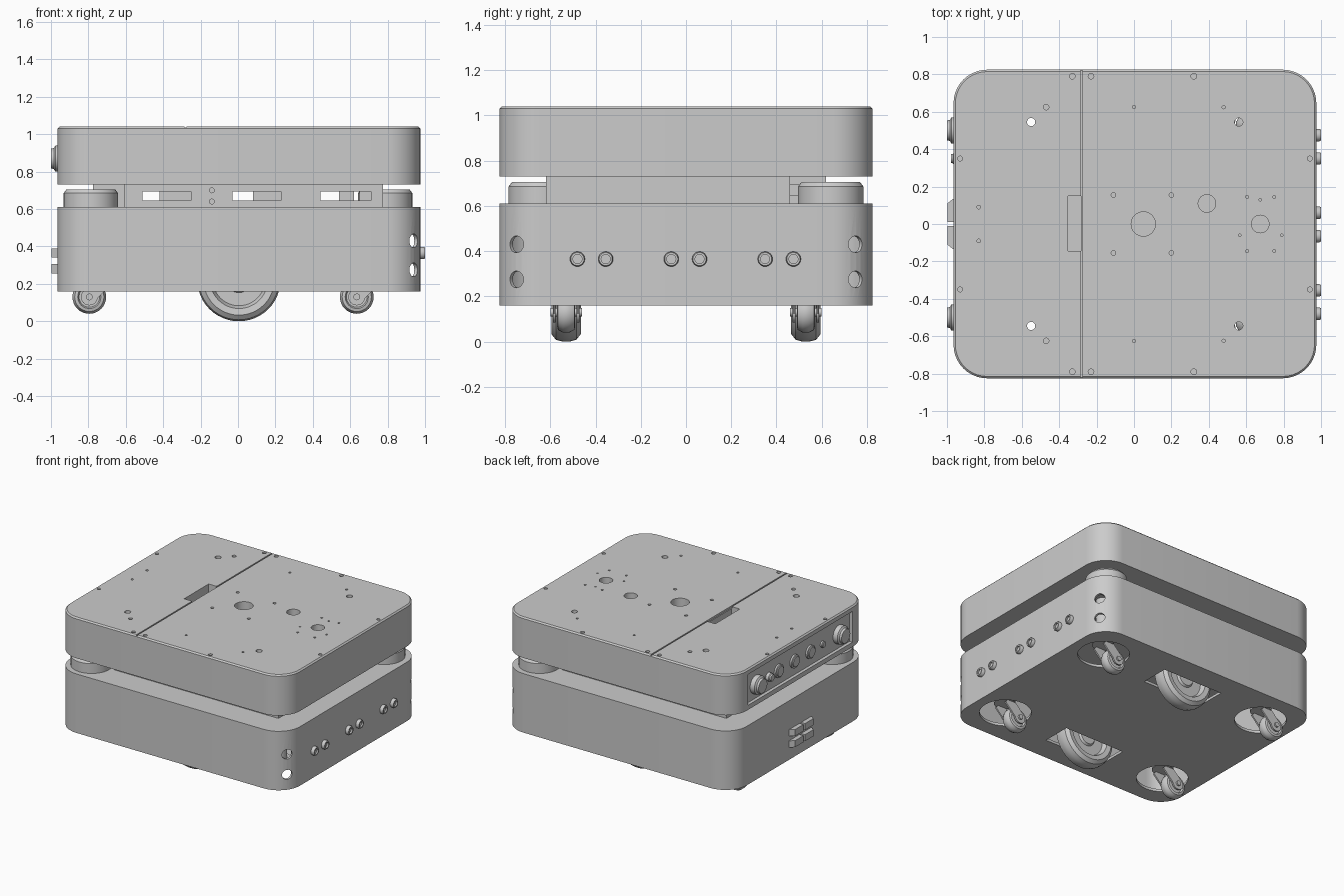
import bpy, bmesh, math
from mathutils import Matrix, Vector

cube = bpy.data.objects.get("Cube")
if cube:
    bpy.data.objects.remove(cube, do_unlink=True)

grey = bpy.data.materials.new("plain grey")
grey.use_nodes = True
COLOUR = (0.6, 0.6, 0.6, 1)
grey.diffuse_color = COLOUR
grey.node_tree.nodes["Principled BSDF"].inputs["Base Color"].default_value = COLOUR


def finish(name, bm):
    bmesh.ops.recalc_face_normals(bm, faces=bm.faces)
    mesh = bpy.data.meshes.new(name)
    bm.to_mesh(mesh)
    bm.free()
    obj = bpy.data.objects.new(name, mesh)
    bpy.context.collection.objects.link(obj)
    mesh.materials.append(grey)
    return obj


def prism(bm, points, z0, z1):
    face = bm.faces.new([bm.verts.new((x, y, z0)) for x, y in points])
    ext = bmesh.ops.extrude_face_region(bm, geom=[face])["geom"]
    bmesh.ops.translate(bm, vec=(0, 0, z1 - z0),
                        verts=[v for v in ext if isinstance(v, bmesh.types.BMVert)])


def box(bm, x0, x1, y0, y1, z0, z1):
    prism(bm, [(x0, y0), (x1, y0), (x1, y1), (x0, y1)], z0, z1)


def rod(bm, centre, axis, r, length, sides=24):
    rot = Vector(axis).to_track_quat('Z', 'Y').to_matrix().to_4x4()
    bmesh.ops.create_cone(bm, cap_ends=True, segments=sides, radius1=r, radius2=r,
                          depth=length, matrix=Matrix.Translation(centre) @ rot)


def lathe(bm, profile, centre, axis, sides=40):
    """Revolve (radius, distance along axis) points around an axis."""
    mat = Matrix.Translation(centre) @ Vector(axis).to_track_quat('Z', 'Y').to_matrix().to_4x4()
    verts = [bm.verts.new(mat @ Vector((r, 0, t))) for r, t in profile]
    edges = [bm.edges.new(p) for p in zip(verts, verts[1:])]
    bmesh.ops.spin(bm, geom=verts + edges, cent=centre, axis=axis,
                   angle=math.tau, steps=sides, use_merge=True)
    bmesh.ops.remove_doubles(bm, verts=bm.verts, dist=1e-5)


def rounded(inset=0, r=0.18, steps=10):
    """Plan outline shared by both housings."""
    r -= inset
    pts = []
    for i, (sx, sy) in enumerate([(1, 1), (-1, 1), (-1, -1), (1, -1)]):
        cx, cy = 0.005 + sx * (0.97 - inset - r), sy * (0.825 - inset - r)
        for k in range(steps + 1):
            a = math.pi / 2 * (i + k / steps)
            pts.append((cx + r * math.cos(a), cy + r * math.sin(a)))
    return pts


def cut(obj, bm):
    tool = finish("cutter", bm)
    tool.hide_render = True
    mod = obj.modifiers.new("cut", 'BOOLEAN')
    mod.operation, mod.solver, mod.object = 'DIFFERENCE', 'EXACT', tool
    bpy.context.view_layer.objects.active = obj
    bpy.ops.object.modifier_apply(modifier=mod.name)
    bpy.data.objects.remove(tool, do_unlink=True)


def smooth(obj):
    bpy.ops.object.select_all(action='DESELECT')
    obj.select_set(True)
    bpy.context.view_layer.objects.active = obj
    bpy.ops.object.shade_smooth_by_angle(angle=math.radians(30))


def through_holes(bm):
    for x in (-0.55, 0.56):
        for y in (-0.545, 0.545):
            rod(bm, (x, y, 0.83), (0, 0, 1), 0.022, 0.54)


# Lower housing: hollow shell with wheel openings and corner ports
bm = bmesh.new()
prism(bm, rounded(), 0.16, 0.61)
lower = finish("lower_housing", bm)
bm = bmesh.new()
prism(bm, rounded(0.02), 0.18, 0.585)
cut(lower, bm)
bm = bmesh.new()
through_holes(bm)
for s in (-1, 1):
    for x in (-0.70, 0.72):
        rod(bm, (x, s * 0.53, 0.17), (0, 0, 1), 0.18, 0.06, 40)
    box(bm, -0.25, 0.26, s * 0.53 - 0.11, s * 0.53 + 0.11, 0.14, 0.2)
    for z in (0.275, 0.43):
        rod(bm, (0.94, s * 0.75, z), (0.81, s * 0.59, 0), 0.037, 0.1)
cut(lower, bm)

# Middle core with two opposite corners notched for the scanners
bm = bmesh.new()
half = [(0.775, -0.62), (0.775, 0.46), (0.61, 0.46), (0.61, 0.62)]
prism(bm, half + [(-x, -y) for x, y in half], 0.6, 0.74)
core = finish("middle_core", bm)
bm = bmesh.new()
through_holes(bm)
cut(core, bm)
bm = bmesh.new()
for x0, x1 in ((-0.51, -0.25), (-0.03, 0.23), (0.44, 0.71)):
    box(bm, x0, x1, -0.7, 0.7, 0.645, 0.695)
for z in (0.64, 0.7):
    rod(bm, (-0.14, -0.62, z), (0, 1, 0), 0.013, 0.08)
cut(core, bm)
bm = bmesh.new()
for x0, x1 in ((-0.42, -0.24), (0.08, 0.24), (0.54, 0.62), (0.65, 0.72)):
    box(bm, x0, x1, -0.45, 0.45, 0.64, 0.7)
finish("inner_units", bm)

# Corner scanners
for s in (-1, 1):
    bm = bmesh.new()
    lathe(bm, [(0, 0.6), (0.145, 0.6), (0.145, 0.685), (0.13, 0.705), (0, 0.705)],
          (s * 0.787, s * 0.64, 0), (0, 0, 1))
    smooth(finish("scanner", bm))

# Upper housing with chamfered top edge
bm = bmesh.new()
prism(bm, rounded(), 0.73, 1.04)
rim = [e for e in bm.edges if all(v.co.z > 1 for v in e.verts)]
bmesh.ops.bevel(bm, geom=rim, offset=0.01, segments=1, affect='EDGES')
upper = finish("upper_housing", bm)
bm = bmesh.new()
through_holes(bm)
box(bm, -0.353, -0.283, -0.145, 0.15, 0.95, 1.1)
box(bm, -1.1, -0.94, -0.63, 0.63, 0.765, 1.0)
for x, y, r in ((0.05, 0, 0.065), (0.39, 0.11, 0.047), (0.675, 0, 0.047)):
    rod(bm, (x, y, 1.04), (0, 0, 1), r, 0.14, 32)
for x, y, r in ((-0.33, 0.79, 0.015), (-0.23, 0.79, 0.015), (0.32, 0.79, 0.015),
                (-0.47, 0.625, 0.015), (0, 0.625, 0.009), (0.48, 0.625, 0.009),
                (-0.93, 0.35, 0.013), (0.94, 0.35, 0.013), (-0.83, 0.09, 0.01),
                (-0.11, 0.155, 0.012), (0.2, 0.155, 0.012),
                (0.605, 0.145, 0.008), (0.75, 0.145, 0.008)):
    for s in (-1, 1):
        rod(bm, (x, s * y, 1.04), (0, 0, 1), r, 0.06, 16)
for x, y in ((0.565, -0.06), (0.79, -0.06), (0.675, 0.13)):
    rod(bm, (x, y, 1.04), (0, 0, 1), 0.007, 0.06, 12)
cut(upper, bm)
# Seam between the two lid plates
bm = bmesh.new()
box(bm, -0.286, -0.276, -0.82, 0.82, 1.025, 1.1)
cut(upper, bm)
for obj in (lower, core, upper):
    smooth(obj)

# Control panel knobs and buttons
for y, r, out in ((0.5, 0.07, 0.06), (-0.5, 0.07, 0.06), (0.35, 0.032, 0.038),
                  (-0.3, 0.025, 0.02), (0.23, 0.05, 0.022), (0.04, 0.05, 0.022),
                  (-0.15, 0.05, 0.022)):
    bm = bmesh.new()
    lathe(bm, [(0, -0.01), (r, -0.01), (r, out * 0.6), (r * 0.8, out * 0.75),
               (r * 0.75, out), (0, out)], (-0.94, y, 0.87), (-1, 0, 0), 28)
    smooth(finish("panel_knob", bm))

# Charging contacts: two by two chamfered blocks
bm = bmesh.new()
for s in (-1, 1):
    for z in (0.255, 0.34):
        pts = [(-0.96, s * 0.01), (-0.998, s * 0.01), (-0.998, s * 0.11), (-0.96, s * 0.14)]
        prism(bm, pts, z, z + 0.05)
finish("charging_contacts", bm)

# Round range sensors, in pairs
for y in (-0.48, -0.355, -0.065, 0.06, 0.35, 0.475):
    bm = bmesh.new()
    lathe(bm, [(0, 0.0), (0.033, 0.0), (0.033, 0.022), (0.029, 0.03), (0.02, 0.03),
               (0.02, 0.018), (0, 0.018)], (0.97, y, 0.365), (1, 0, 0), 24)
    smooth(finish("range_sensor", bm))

for s in (-1, 1):
    y = s * 0.53
    # Drive wheel with recessed hub
    bm = bmesh.new()
    side = [(0, 0.04), (0.06, 0.04), (0.07, 0.025), (0.14, 0.025), (0.155, 0.06),
            (0.19, 0.065), (0.215, 0.045), (0.223, 0.015)]
    lathe(bm, side + [(r, -t) for r, t in reversed(side)], (0.005, y, 0.223), (0, 1, 0), 48)
    smooth(finish("drive_wheel", bm))
    # Swivel casters, trailing backwards
    for x in (-0.795, 0.635):
        bm = bmesh.new()
        side = [(0, 0.025), (0.055, 0.025), (0.062, 0.04), (0.078, 0.036), (0.09, 0.014)]
        lathe(bm, side + [(r, -t) for r, t in reversed(side)], (x, y, 0.13), (0, 1, 0), 32)
        smooth(finish("caster_wheel", bm))
        bm = bmesh.new()
        rod(bm, (x, y, 0.13), (0, 1, 0), 0.018, 0.14)
        for side_y in (y - 0.052, y + 0.052):
            rod(bm, (x, side_y, 0.13), (0, 1, 0), 0.045, 0.012)
            arm = Matrix.Translation((x + 0.05, side_y, 0.185)) @ Matrix.Rotation(
                math.radians(45), 4, 'Y') @ Matrix.Diagonal((0.08, 0.012, 0.15, 1))
            bmesh.ops.create_cube(bm, size=1, matrix=arm)
        rod(bm, (x + 0.09, y, 0.25), (0, 0, 1), 0.075, 0.04, 32)
        rod(bm, (x + 0.09, y, 0.43), (0, 0, 1), 0.05, 0.33, 24)
        smooth(finish("caster_fork", bm))
